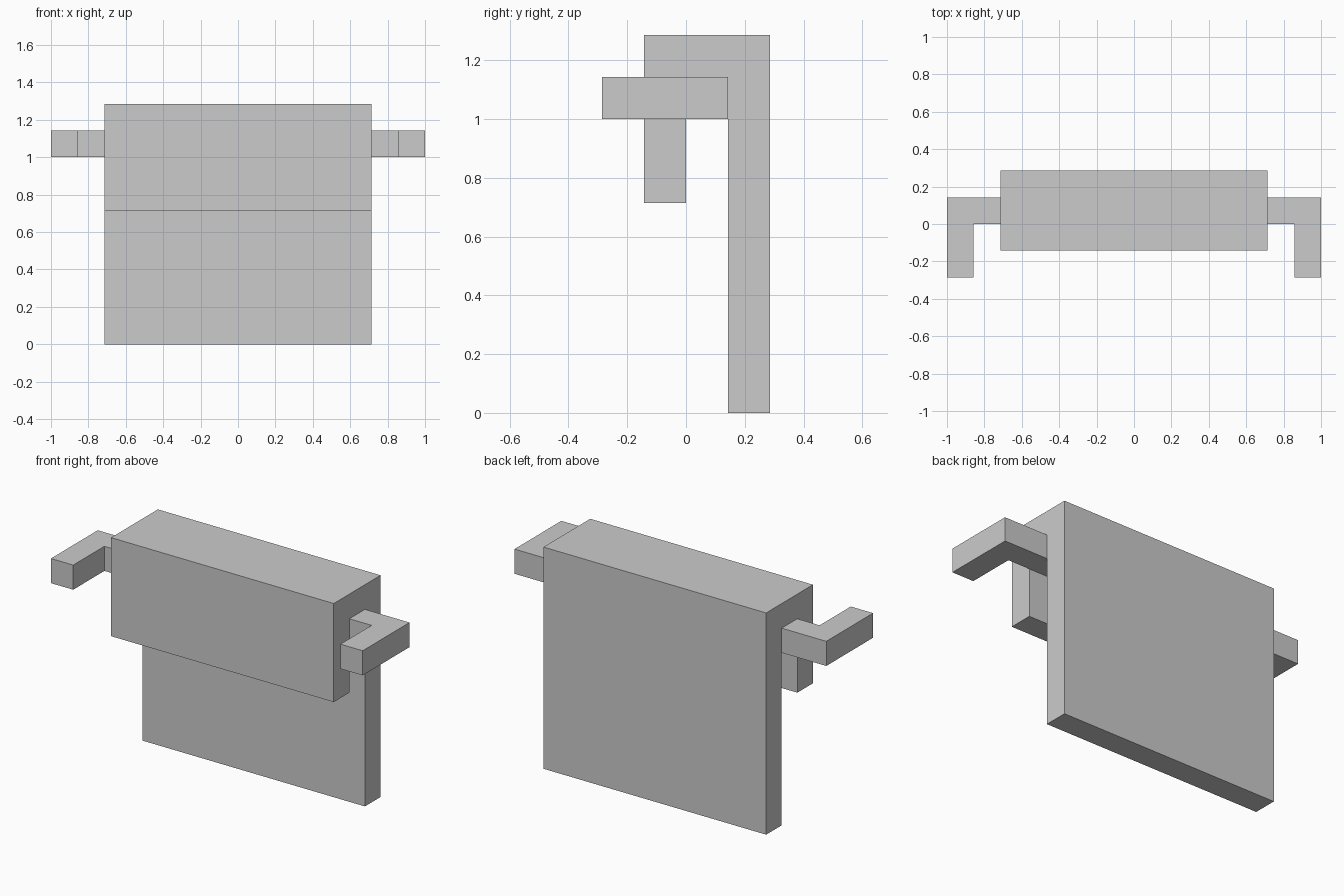
import bpy
import bmesh
from mathutils import Vector

if "Cube" in bpy.data.objects:
    bpy.data.objects.remove(bpy.data.objects["Cube"])

U = 1 / 7  # block unit: the whole model is 14 units wide


def extrude_profile(name, points, direction):
    """Extrude a closed profile (in block units) into a solid object."""
    bm = bmesh.new()
    face = bm.faces.new([bm.verts.new(Vector(p) * U) for p in points])
    result = bmesh.ops.extrude_face_region(bm, geom=[face], use_keep_orig=True)
    moved = [g for g in result["geom"] if isinstance(g, bmesh.types.BMVert)]
    bmesh.ops.translate(bm, verts=moved, vec=Vector(direction) * U)
    bmesh.ops.recalc_face_normals(bm, faces=bm.faces)
    mesh = bpy.data.meshes.new(name)
    bm.to_mesh(mesh)
    bm.free()
    obj = bpy.data.objects.new(name, mesh)
    bpy.context.collection.objects.link(obj)
    return obj


# Body: tall back panel, thick top and short front flap as one hooked profile
hook = [(-1, 5), (0, 5), (0, 7), (1, 7), (1, 0), (2, 0), (2, 9), (-1, 9)]
extrude_profile("folded_body", [(-5, y, z) for y, z in hook], (10, 0, 0))

# Side arms: L-shaped bars reaching out and then forward, mirrored in x
elbow = [(5, 0), (6, 0), (6, -2), (7, -2), (7, 1), (5, 1)]
arms = extrude_profile("side_arms", [(x, y, 7) for x, y in elbow], (0, 0, 1))
mirror = arms.modifiers.new("Mirror", "MIRROR")
mirror.use_mirror_merge = False
